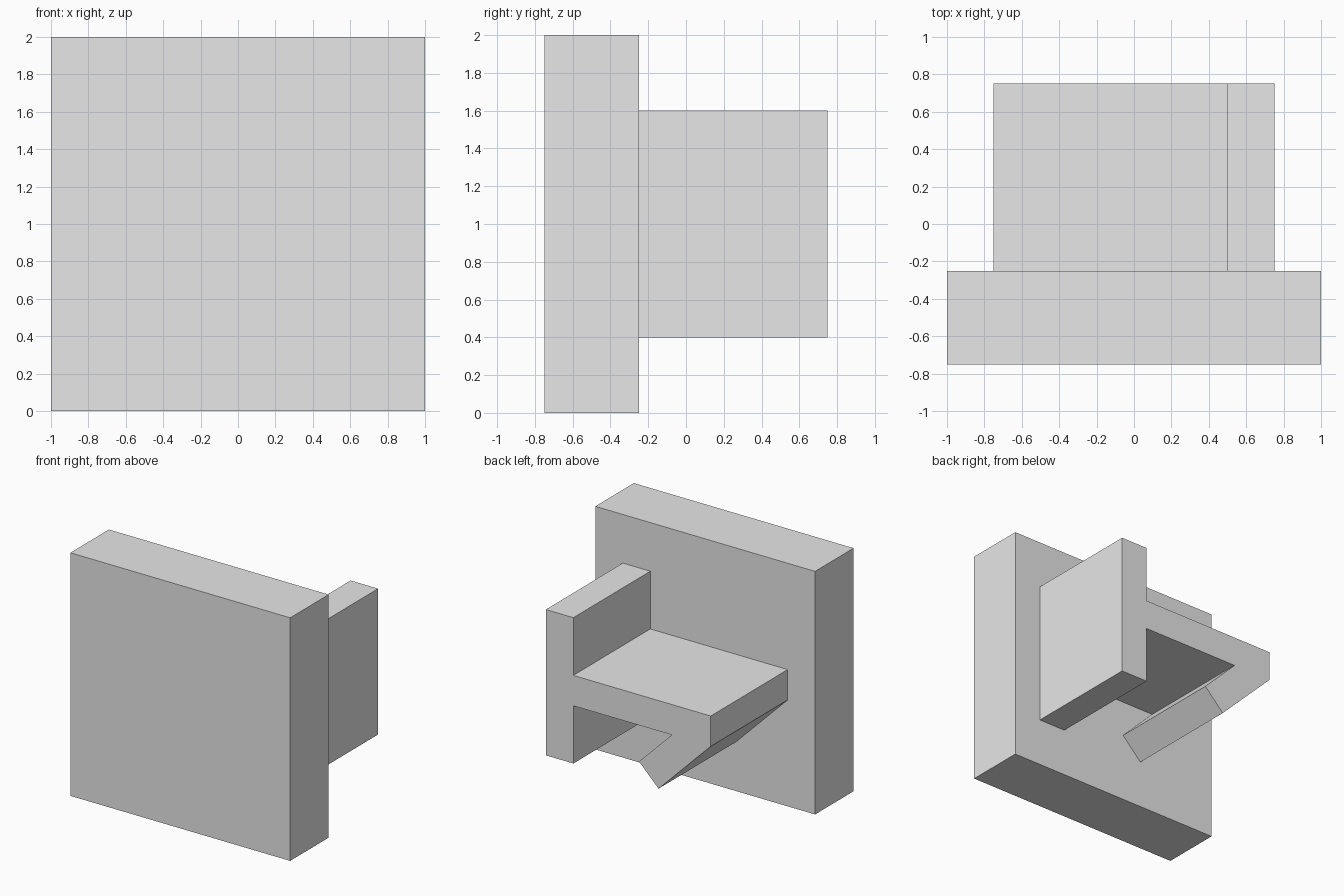
import bpy
import bmesh
from math import sqrt

cube = bpy.data.objects.get("Cube")
if cube:
    bpy.data.objects.remove(cube, do_unlink=True)

grey = bpy.data.materials.new("light_grey")
grey.use_nodes = True
grey.diffuse_color = (0.8, 0.8, 0.8, 1)
grey.node_tree.nodes["Principled BSDF"].inputs["Base Color"].default_value = (0.8, 0.8, 0.8, 1)


def extrude_profile(name, points, y_front, y_back):
    """Extrude an x-z outline along y into a closed solid."""
    bm = bmesh.new()
    face = bm.faces.new([bm.verts.new((x, y_front, z)) for x, z in points])
    result = bmesh.ops.extrude_face_region(bm, geom=[face])
    moved = [v for v in result["geom"] if isinstance(v, bmesh.types.BMVert)]
    bmesh.ops.translate(bm, verts=moved, vec=(0, y_back - y_front, 0))
    bmesh.ops.recalc_face_normals(bm, faces=bm.faces)
    mesh = bpy.data.meshes.new(name)
    bm.to_mesh(mesh)
    bm.free()
    mesh.materials.append(grey)
    obj = bpy.data.objects.new(name, mesh)
    bpy.context.collection.objects.link(obj)
    return obj


# Square front plate
extrude_profile("front_plate", [(-1, 0), (1, 0), (1, 2), (-1, 2)], -0.75, -0.25)

# Raised bracket: upright bar, horizontal arm and diagonal leg in one outline
thick = 0.25
left, right = -0.75, 0.75
low, high = 0.4, 1.6
arm_low, arm_high = 1 - thick / 2, 1 + thick / 2
bar = right - thick
run = arm_low - low            # 45 degree leg reaches the base of the bar
step = thick / sqrt(2)         # square-cut end of the leg
bracket = [
    (bar, high), (bar, arm_high),
    (left, arm_high), (left, arm_low),
    (left + run, low), (left + run + step, low + step),
    (left + thick * sqrt(2), arm_low), (bar, arm_low),
    (bar, low), (right, low), (right, high),
]
extrude_profile("raised_bracket", bracket, -0.25, 0.75)
